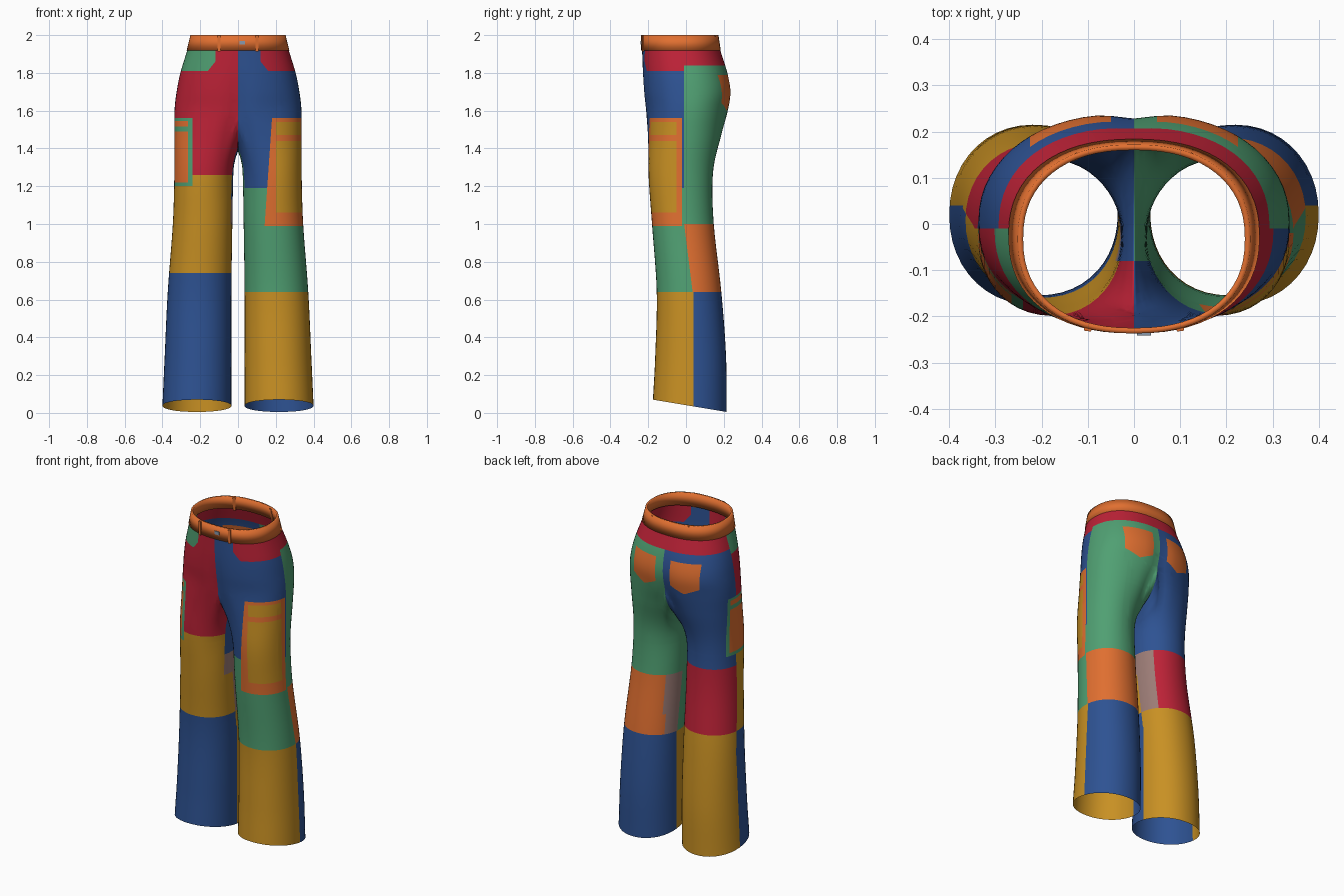
import bpy, bmesh, math
from mathutils import Vector

if "Cube" in bpy.data.objects:
    bpy.data.objects.remove(bpy.data.objects["Cube"])

COLOURS = {"orange": (.75, .16, .03), "red": (.51, .016, .038), "blue": (.027, .085, .29),
           "green": (.08, .35, .17), "yellow": (.58, .28, .017), "dusty_pink": (.33, .2, .18),
           "steel": (.25, .32, .42)}
NAMES = list(COLOURS)
MATS = []
for n, c in COLOURS.items():
    m = bpy.data.materials.new(n)
    m.diffuse_color = (*c, 1)
    m.use_nodes = True
    m.node_tree.nodes["Principled BSDF"].inputs["Base Color"].default_value = m.diffuse_color
    MATS.append(m)

K, I, SUB = 32, 14, 6          # outer columns, inseam columns, steps between key rings
ALPHA = math.radians(130)      # where the inseam part of the leg ring begins


def oval(x0, rx, yf, yb, t, p):
    """Point on a rounded oval, front at yf and back at yb."""
    c, s = math.cos(t), math.sin(t)
    f = lambda v: math.copysign(abs(v) ** (2 / p), v)
    return x0 + rx * f(c), (yf + yb) / 2 + (yb - yf) / 2 * f(s)


def leg_ring(z, xin, xout, yf, yb):
    ring = []
    for i in range(K + I):
        t = -ALPHA + 2 * ALPHA * i / K if i <= K else ALPHA + (2 * math.pi - 2 * ALPHA) * (i - K) / I
        x, y = oval((xin + xout) / 2, (xout - xin) / 2, yf, yb, t, 2.1)
        ring.append(Vector((x, y, z if z else .07 - .065 * (y + .175) / .39)))
    return ring


def hip_ring(z, rx, yf, yb, dip, p=2.3):
    ring = []
    for i in range(K + 1):
        x, y = oval(0, rx, yf, yb, math.pi * (i / K - .5), p)
        if i in (0, K):
            x = 0
        ring.append(Vector((x, y * (1 - dip * math.exp(-(x / .05) ** 2)), z)))
    return ring


# Key rings from hem to waist
legs = [leg_ring(*k) for k in ((0, .035, .40, -.175, .215), (.3, .035, .388, -.163, .212),
                               (.64, .035, .372, -.155, .187), (1.0, .03, .345, -.18, .147),
                               (1.26, .025, .337, -.198, .142))]
hips = [hip_ring(*k) for k in ((1.6, .336, -.216, .226, .08), (1.7, .325, -.226, .24, .05),
                               (1.8, .305, -.231, .222, .02), (1.925, .267, -.233, .18, 0))]
join = list(hips[0])
yF, yB = join[0].y, join[K].y
for i in range(1, I):          # crotch curve closes the inseam columns
    a = math.pi * (.5 - i / I)
    join.append(Vector((0, (yF + yB) / 2 + (yB - yF) / 2 * math.sin(a), 1.6 - .215 * math.cos(a))))
mid = [Vector((a.x * .64 + b.x * .36, a.y * .4 + b.y * .6, a.z * .4 + b.z * .6))
       for a, b in zip(legs[-1], join)]
lower = legs + [mid, join]
keys = lower + hips[1:]
JOIN = (len(lower) - 1) * SUB


def spline_column(i):
    pts = [r[i] for r in (keys if i <= K else lower)]
    pts = [2 * pts[0] - pts[1]] + pts + [2 * pts[-1] - pts[-2]]
    out = []
    for j in range(1, len(pts) - 2):
        a, b, c, d = pts[j - 1:j + 3]
        for s in range(SUB):
            t = s / SUB
            out.append(.5 * (2 * b + (c - a) * t + (2 * a - 5 * b + 4 * c - d) * t * t
                             + (3 * b - a - 3 * c + d) * t ** 3))
    out.append(pts[-2])
    return [Vector((max(0, q.x), q.y, q.z)) for q in out]


columns = [spline_column(i) for i in range(K + I)]

# Trouser shell, both halves welded on the centre seam
bm = bmesh.new()
for side in (1, -1):
    vs = [[bm.verts.new((side * q.x, q.y, q.z)) for q in col] for col in columns]
    for j in range(len(columns[0]) - 1):
        for i in range(K + I if j < JOIN else K):
            n = (i + 1) % (K + I)
            quad = [vs[i][j], vs[n][j], vs[n][j + 1], vs[i][j + 1]]
            bm.faces.new(quad if side > 0 else quad[::-1])
bmesh.ops.remove_doubles(bm, verts=bm.verts, dist=.0002)


def cut(co, no, side=0, zlo=-1, zhi=3):
    """Score the cloth along a plane so colours meet on clean edges."""
    fs = [f for f in bm.faces if zlo < f.calc_center_median().z < zhi
          and side * f.calc_center_median().x >= 0]
    geom = set(fs) | {e for f in fs for e in f.edges} | {v for f in fs for v in f.verts}
    bmesh.ops.bisect_plane(bm, geom=list(geom), dist=1e-5, plane_co=co, plane_no=no)


def cut_z(side, *levels):
    for z in levels:
        cut((0, 0, z), (0, 0, 1), side)


def edge(z):                   # inner edge of the large cargo pocket
    return .14 + .04 * (z - .98) / .58


cut_z(1, .64, .99, 1.06, 1.19, 1.44, 1.47, 1.54, 1.56)
cut_z(-1, .74, 1.13, 1.2, 1.22, 1.26, 1.49, 1.515, 1.545, 1.56)
cut_z(0, 1.0, 1.79, 1.81, 1.84)
cut((0, .04, 0), (0, 1, 0), 0, 0, .64)
cut((0, .035, .64), (0, .36, .045), 0, .6, 1.02)
cut((0, -.01, 0), (0, 1, 0), 0, .98)
cut((0, -.08, 0), (0, 1, 0), 0, .98, 1.5)
cut((.14, 0, .98), (.58, 0, -.04), 1, .97, 1.58)
cut((.2, 0, 0), (1, 0, 0), 1, 1.04, 1.56)
for y in (-.02, -.05):
    cut((0, y, 0), (0, 1, 0), 1, .97, 1.58)
for x, y in ((-.24, .06), (-.265, .04)):
    cut((x, 0, 0), (1, 0, 0), -1, 1.18, 1.58)
    cut((0, y, 0), (0, 1, 0), -1, 1.18, 1.58)
for s in (1, -1):
    cut((s * .12, 0, 0), (1, 0, 0), s, 1.8)
    cut((s * .16, 0, 1.81), (s, 0, .8), s, 1.8)
    for x in (.05, .225):
        cut((s * x, 0, 0), (1, 0, 0), s, 1.58, 1.81)
    for k in (.45, -.45):
        cut((s * .135, 0, 1.6), (-s * k, 0, 1), s, 1.56, 1.7)


def paint(x, y, z):
    a, left = abs(x), x > 0
    split = .04 if z < .64 else .035 - .125 * (z - .64) if z < 1 else -.08 if a < .1 and z < 1.5 else -.01
    # cargo pockets
    if left and .99 < z < 1.56 and x > edge(z) and y < -.02:
        inner = x > .2 and y < -.05 and (1.06 < z < 1.44 or 1.47 < z < 1.54)
        return "yellow" if inner else "orange"
    if not left and 1.2 < z < 1.56 and a > .24 and y < .06:
        inner = a > .265 and y < .04 and (1.22 < z < 1.49 or 1.515 < z < 1.545)
        return "orange" if inner else "green"
    if y < split:              # front panels
        if z > 1.81 and a > .12 and a + .8 * (z - 1.81) > .16:
            return "red" if left else "green"
        if left:
            return "blue" if z > 1.19 else "green" if z > .64 else "yellow"
        return "red" if z > 1.26 else "yellow" if z > .74 else "blue"
    if z > 1.84:               # back yoke
        return "red"
    if y > .1 and .05 < a < .225 and 1.6 + .45 * abs(a - .135) < z < 1.79:
        return "orange"        # back pockets
    top, low = (1.0, .64) if left else (1.13, .74)
    if low < z < top and a < .07:
        return "dusty_pink"    # inseam strip
    if left:
        return "green" if z > top else "orange" if z > low else "blue"
    return "blue" if z > top else "red" if z > low else "yellow"


def finish(bm, name):
    me = bpy.data.meshes.new(name)
    bm.to_mesh(me)
    bm.free()
    for m in MATS:
        me.materials.append(m)
    ob = bpy.data.objects.new(name, me)
    bpy.context.collection.objects.link(ob)
    return ob


for f in bm.faces:
    f.smooth = True
    f.material_index = NAMES.index(paint(*f.calc_center_median()))
finish(bm, "trouser_shell")

# Waistband with real thickness
bm = bmesh.new()
loops = []
for z, rx, yf, yb, o in ((1.918, .27, -.235, .182, .002), (2, .25, -.235, .17, .002),
                         (2, .25, -.235, .17, -.01), (1.918, .27, -.235, .182, -.01)):
    half = hip_ring(z, rx + o, yf - o, yb + o, 0)
    loops.append([bm.verts.new(q) for q in half]
                 + [bm.verts.new((-q.x, q.y, q.z)) for q in half[-2:0:-1]])
for a, b in zip(loops, loops[1:] + loops[:1]):
    for i in range(len(a)):
        n = (i + 1) % len(a)
        bm.faces.new((a[i], a[n], b[n], b[i])).smooth = True
for e in bm.edges:             # crisp rims
    e.smooth = e.calc_face_angle(0) < .6
finish(bm, "waistband")


def box(name, loc, size, tilt, turn, colour):
    bm = bmesh.new()
    bmesh.ops.create_cube(bm, size=1)
    bmesh.ops.scale(bm, vec=size, verts=bm.verts)
    for f in bm.faces:
        f.material_index = NAMES.index(colour)
    ob = finish(bm, name)
    ob.location, ob.rotation_euler = loc, (tilt, 0, turn)


# Belt loops and button
for s in (1, -1):
    box("front_belt_loop", (s * .1, -.226, 1.955), (.016, .012, .085), 0, s * .15, "orange")
    box("back_belt_loop", (s * .13, .15, 1.955), (.016, .014, .085), .13, -s * .4, "orange")
box("button", (.022, -.238, 1.96), (.03, .006, .02), 0, 0, "steel")
